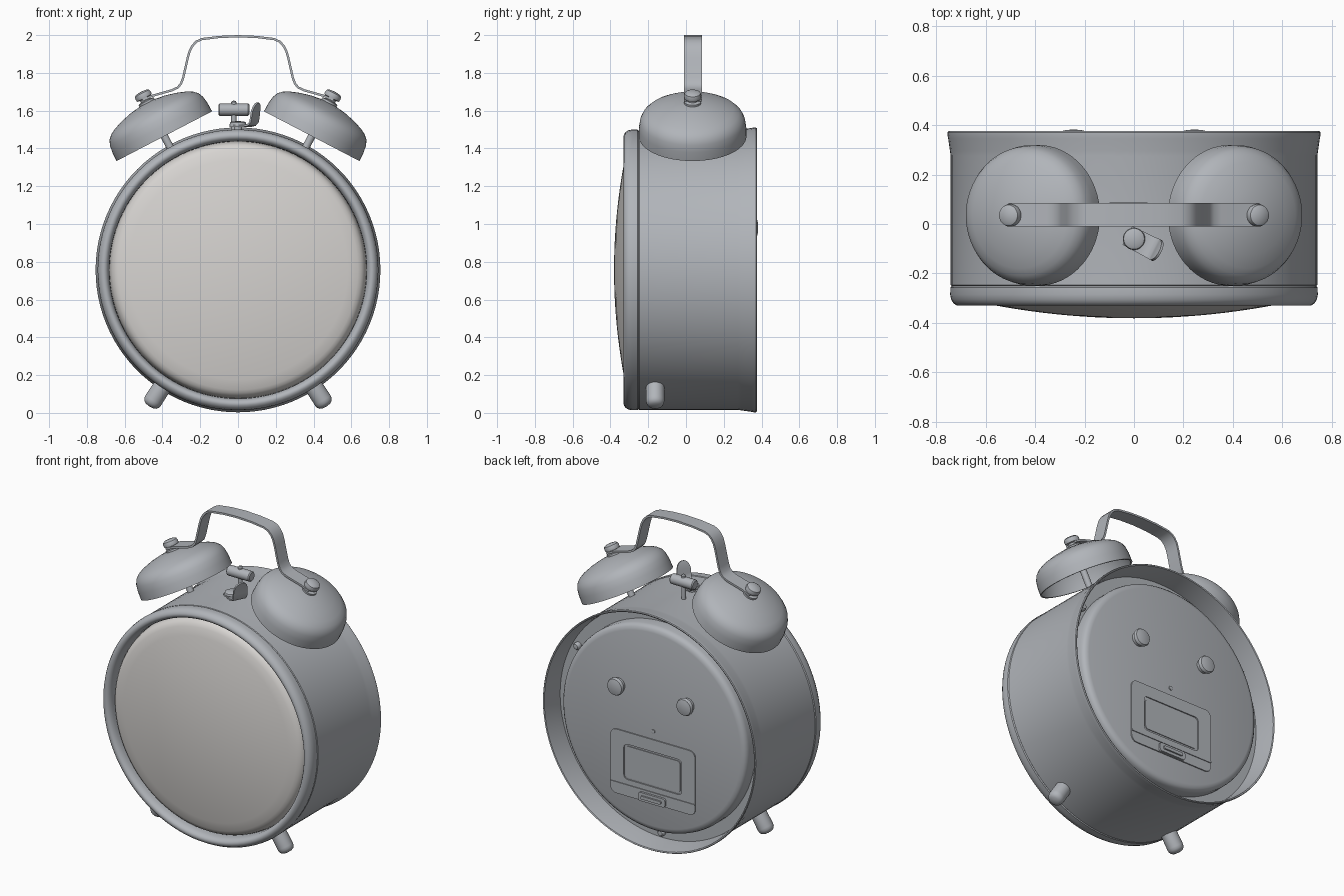
import bpy, bmesh, math
from mathutils import Vector, Matrix

if "Cube" in bpy.data.objects:
    bpy.data.objects.remove(bpy.data.objects["Cube"])

CZ = 0.757          # height of the case axis
FLOOR = 0.235       # depth of the recess floor
BACK = 0.33         # depth of the back plate face


def material(name, rgb):
    m = bpy.data.materials.new(name)
    m.diffuse_color = (*rgb, 1)
    m.use_nodes = True
    m.node_tree.nodes["Principled BSDF"].inputs["Base Color"].default_value = m.diffuse_color
    return m


METAL = material("brushed metal", (0.44, 0.46, 0.49))
GLASS = material("pale glass", (0.68, 0.66, 0.64))


def finish(name, bm, mat=METAL, angle=35):
    bmesh.ops.recalc_face_normals(bm, faces=bm.faces)
    me = bpy.data.meshes.new(name)
    bm.to_mesh(me)
    bm.free()
    me.materials.append(mat)
    ob = bpy.data.objects.new(name, me)
    bpy.context.collection.objects.link(ob)
    bpy.ops.object.select_all(action='DESELECT')
    ob.select_set(True)
    bpy.context.view_layer.objects.active = ob
    bpy.ops.object.shade_smooth_by_angle(angle=math.radians(angle))
    return ob


def lathe(name, profile, origin, axis, segs=32, mat=METAL, angle=35):
    """Revolve (radius, distance along axis) points around an axis."""
    bm = bmesh.new()
    vs = [bm.verts.new((r, 0, t)) for r, t in profile]
    es = [bm.edges.new(p) for p in zip(vs, vs[1:])]
    bmesh.ops.spin(bm, geom=vs + es, cent=(0, 0, 0), axis=(0, 0, 1),
                   angle=math.tau, steps=segs, use_duplicate=False)
    bmesh.ops.remove_doubles(bm, verts=bm.verts, dist=1e-5)
    rot = Vector((0, 0, 1)).rotation_difference(Vector(axis)).to_matrix().to_4x4()
    bm.transform(Matrix.Translation(origin) @ rot)
    return finish(name, bm, mat, angle)


def strip(name, path, widths, thick, frame, angle=40):
    """Bent flat strip: path in the (u, w) plane, with a width at each point."""
    pts = [Vector(p) for p in path]
    rows = []
    bm = bmesh.new()
    for i, p in enumerate(pts):
        d = (pts[min(i + 1, len(pts) - 1)] - pts[max(i - 1, 0)]).normalized()
        o = Vector((-d.y, d.x)) * thick / 2
        rows.append([bm.verts.new((q.x, s * widths[i] / 2, q.y)) for q, s in
                     ((p + o, -1), (p + o, 1), (p - o, 1), (p - o, -1))])
    for a, b in zip(rows, rows[1:]):
        for i in range(4):
            bm.faces.new((a[i], a[(i + 1) % 4], b[(i + 1) % 4], b[i]))
    bm.faces.new(rows[0])
    bm.faces.new(rows[-1])
    bm.transform(frame)
    return finish(name, bm, METAL, angle)


def rounded(w, h, r, n=4):
    """Rounded rectangle outline."""
    out = []
    for k, (sx, sz) in enumerate(((1, 1), (-1, 1), (-1, -1), (1, -1))):
        for i in range(n + 1):
            a = math.pi / 2 * (k + i / n)
            out.append((sx * (w / 2 - r) + r * math.cos(a),
                        sz * (h / 2 - r) + r * math.sin(a)))
    return out


def back_panel(name, w, h, r, z, y0, y1, hole=None, hole_dz=0):
    """Rounded panel (or frame with a hole) standing on the back plate."""
    bm = bmesh.new()
    loops = [(rounded(w, h, r), y0, 0), (rounded(w, h, r), y1, 0)]
    if hole:
        loops += [(rounded(*hole), y1, hole_dz), (rounded(*hole), y0, hole_dz)]
    rings = [[bm.verts.new((x, y, z + dz + q)) for x, q in o] for o, y, dz in loops]
    for a, b in zip(rings, rings[1:]):
        n = len(a)
        for i in range(n):
            bm.faces.new((a[i], a[(i + 1) % n], b[(i + 1) % n], b[i]))
    if not hole:
        bm.faces.new(rings[-1])
    return finish(name, bm)


ORIGIN, Y = (0, 0, CZ), (0, 1, 0)

# case: drum with flared open back and a recessed floor
lathe("case", [(0.69, -0.252), (0.736, -0.252), (0.741, -0.247), (0.741, 0.275),
               (0.744, 0.295), (0.751, 0.345), (0.754, 0.36), (0.754, 0.37),
               (0.75, 0.375), (0.743, 0.372), (0.73, 0.28), (0.727, FLOOR),
               (0, FLOOR)], ORIGIN, Y, 96)
# front bezel: rolled ring
lathe("bezel", [(0.70, -0.25), (0.736, -0.25), (0.742, -0.257), (0.743, -0.285),
                (0.739, -0.305), (0.73, -0.32), (0.717, -0.329), (0.707, -0.33),
                (0.697, -0.326), (0.688, -0.315), (0.682, -0.297), (0.68, -0.27),
                (0.68, -0.24)], ORIGIN, Y, 96)
# domed glass with a turned-down edge
dome = [(0.635 * i / 12, -0.381 + 0.165 * (0.635 * i / 12) ** 2) for i in range(13)]
lathe("glass", dome + [(0.652, -0.305), (0.664, -0.295), (0.672, -0.28),
                       (0.677, -0.262), (0.681, -0.24)], ORIGIN, Y, 96, GLASS)
# back plate with rounded edge
lathe("back_plate", [(0.655, FLOOR), (0.655, 0.295), (0.65, 0.312), (0.638, 0.324),
                     (0.617, BACK), (0, BACK)], ORIGIN, Y, 96)

# knobs on the back
for s, side in ((-1, "left"), (1, "right")):
    lathe(f"{side}_knob", [(0.044, 0), (0.046, 0.018), (0.054, 0.024), (0.055, 0.036),
                           (0.05, 0.045), (0.03, 0.05), (0, 0.052)],
          (s * 0.245, BACK, 0.98), Y, 32)
# small screws around the recess, and the reset button
for i, deg in enumerate((30, 150, 270)):
    a = math.radians(deg)
    lathe(f"back_screw_{i}", [(0.022, 0), (0.022, 0.02), (0.015, 0.03), (0, 0.032)],
          (0.69 * math.cos(a), FLOOR, CZ + 0.69 * math.sin(a)), Y, 16)
lathe("reset_button", [(0.013, 0), (0.013, 0.006), (0, 0.008)], (0, BACK, 0.745), Y, 16)

# battery door: panel frame, inner window, hinge line and latch
back_panel("battery_door", 0.6, 0.41, 0.04, 0.49, BACK - 0.01, BACK + 0.007,
           (0.41, 0.225, 0.025), 0.015)
back_panel("door_window", 0.385, 0.2, 0.02, 0.505, BACK - 0.01, BACK + 0.005)
back_panel("door_ridge", 0.6, 0.01, 0.004, 0.355, BACK, BACK + 0.012)
back_panel("door_latch", 0.19, 0.055, 0.015, 0.315, BACK, BACK + 0.02)
back_panel("latch_grip", 0.14, 0.02, 0.006, 0.315, BACK, BACK + 0.03)

# bells, posts, bell nuts and feet on both sides
for s, side in ((-1, "left"), (1, "right")):
    ang = math.radians(27.5)
    axis = Vector((s * math.sin(ang), 0, math.cos(ang)))
    c = Vector((s * 0.39, 0.035, 1.465))
    lathe(f"{side}_bell", [(0.275, 0.0), (0.285, 0.0), (0.284, 0.05), (0.278, 0.09),
                           (0.266, 0.117), (0.245, 0.138), (0.215, 0.155),
                           (0.16, 0.175), (0.1, 0.19), (0.05, 0.197), (0, 0.199),
                           (0, 0.189), (0.1, 0.18), (0.2, 0.15), (0.25, 0.118),
                           (0.27, 0.06), (0.275, 0.0)], c, axis, 64)
    lathe(f"{side}_bell_post", [(0, -0.14), (0.02, -0.14), (0.02, 0.195), (0, 0.195)],
          c, axis, 20)
    lathe(f"{side}_bell_nut", [(0, 0.185), (0.04, 0.185), (0.045, 0.19), (0.045, 0.208),
                               (0.028, 0.213), (0.028, 0.224), (0.044, 0.228),
                               (0.046, 0.242), (0.042, 0.256), (0.03, 0.263),
                               (0, 0.266)], c, axis, 28)
    fa = math.radians(33)
    lathe(f"{side}_foot", [(0, 0.70), (0.048, 0.70), (0.049, 0.825), (0.046, 0.84),
                           (0.038, 0.852), (0.025, 0.859), (0, 0.862)],
          (0, -0.163, CZ), (s * math.sin(fa), 0, -math.cos(fa)), 28)

# carrying handle: mirrored half path
half = [(-0.505, 1.655), (-0.46, 1.677), (-0.35, 1.708), (-0.32, 1.722),
        (-0.302, 1.742), (-0.29, 1.775), (-0.266, 1.88), (-0.255, 1.918),
        (-0.24, 1.945), (-0.22, 1.966), (-0.19, 1.979), (-0.1, 1.99)]
path = half + [(0, 1.994)] + [(-x, z) for x, z in reversed(half)]
strip("handle", path, [0.095] * len(path), 0.012, Matrix.Translation((0, 0.037, 0)))

# hammer: post and cross head
lathe("hammer_post", [(0, 0), (0.014, 0), (0.014, 0.165), (0.009, 0.172), (0, 0.173)],
      (-0.022, 0.055, 1.48), (0, 0, 1), 16)
lathe("hammer_head", [(0, -0.082), (0.026, -0.082), (0.032, -0.076), (0.032, 0.076),
                      (0.026, 0.082), (0, 0.082)], (-0.022, 0.055, 1.605), (1, 0, 0), 24)

# alarm lever: button and bent tab with a rounded tip
lathe("lever_button", [(0, -0.03), (0.022, -0.03), (0.022, 0.02), (0.042, 0.024),
                       (0.045, 0.03), (0.042, 0.042), (0.03, 0.048), (0, 0.05)],
      (0, -0.06, 1.495), (0, 0, 1), 28)
turn = Matrix.Translation((0, -0.06, 0)) @ Matrix.Rotation(math.radians(-27), 4, 'Z')
strip("lever_tab", [(-0.03, 1.518), (0.05, 1.518), (0.08, 1.524), (0.095, 1.54),
                    (0.1, 1.565), (0.104, 1.595), (0.11, 1.62), (0.115, 1.634),
                    (0.118, 1.642)],
      [0.085, 0.088, 0.09, 0.092, 0.092, 0.09, 0.074, 0.052, 0.02], 0.01, turn)
